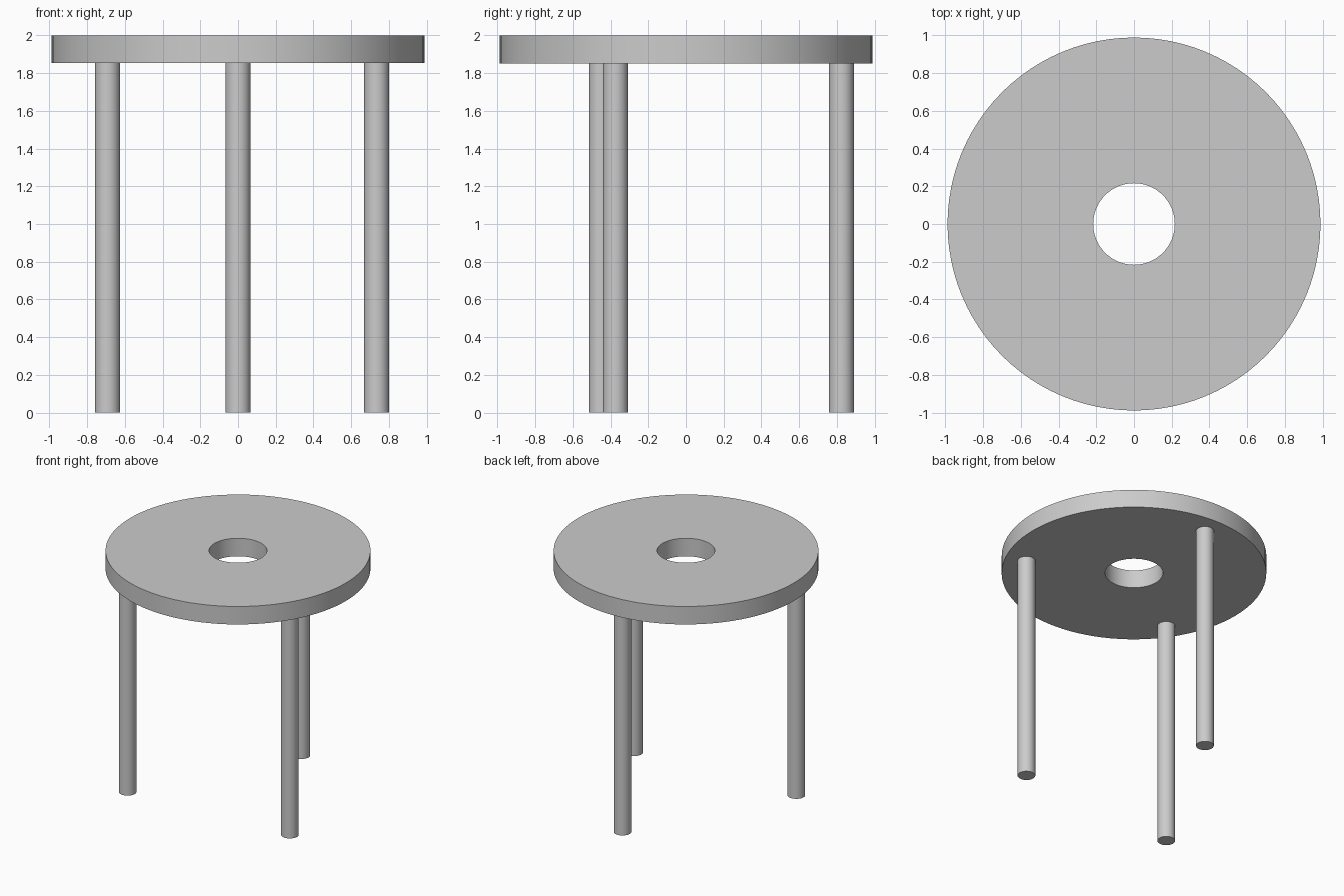
import bpy, bmesh, math

if "Cube" in bpy.data.objects:
    bpy.data.objects.remove(bpy.data.objects["Cube"])

grey = bpy.data.materials.new("plain_grey")
grey.diffuse_color = (0.6, 0.6, 0.6, 1)
grey.use_nodes = True
grey.node_tree.nodes["Principled BSDF"].inputs["Base Color"].default_value = grey.diffuse_color


def finish(obj):
    obj.data.materials.append(grey)
    bpy.ops.object.select_all(action='DESELECT')
    obj.select_set(True)
    bpy.context.view_layer.objects.active = obj
    bpy.ops.object.shade_smooth_by_angle(angle=math.radians(30))


def ring(name, inner, outer, bottom, top, sides):
    """Rectangular profile spun around the z axis."""
    bm = bmesh.new()
    profile = [(inner, bottom), (outer, bottom), (outer, top), (inner, top)]
    verts = [bm.verts.new((r, 0, z)) for r, z in profile]
    edges = [bm.edges.new((verts[i], verts[(i + 1) % 4])) for i in range(4)]
    bmesh.ops.spin(bm, geom=verts + edges, cent=(0, 0, 0), axis=(0, 0, 1),
                   angle=math.tau, steps=sides, use_merge=True)
    bmesh.ops.remove_doubles(bm, verts=bm.verts, dist=1e-5)
    bmesh.ops.recalc_face_normals(bm, faces=bm.faces)
    mesh = bpy.data.meshes.new(name)
    bm.to_mesh(mesh)
    bm.free()
    obj = bpy.data.objects.new(name, mesh)
    bpy.context.collection.objects.link(obj)
    return obj


# Round seat with a central hole
SEAT_BOTTOM = 1.852
finish(ring("seat", 0.216, 0.988, SEAT_BOTTOM, 2.0, 96))

# Three straight round legs on one circle, slightly unevenly spaced
for name, degrees in (("back_leg", 90), ("left_leg", 213), ("right_leg", 333)):
    a = math.radians(degrees)
    bpy.ops.mesh.primitive_cylinder_add(
        vertices=48, radius=0.066, depth=SEAT_BOTTOM,
        location=(0.824 * math.cos(a), 0.824 * math.sin(a), SEAT_BOTTOM / 2))
    leg = bpy.context.object
    leg.name = name
    finish(leg)
